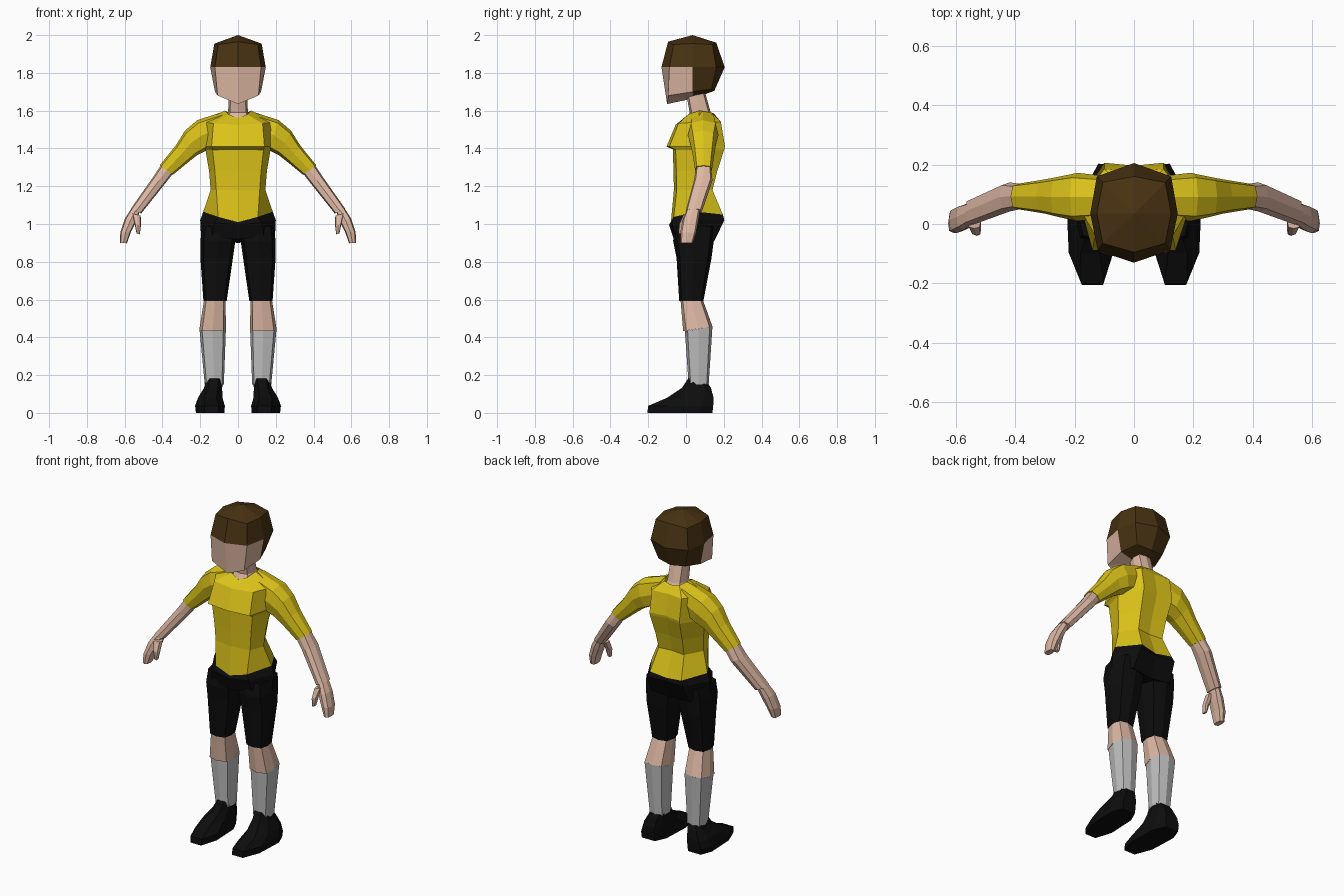
import bpy, bmesh
from mathutils import Vector


def material(name, rgb):
    m = bpy.data.materials.new(name)
    m.diffuse_color = (*rgb, 1)
    return m


YELLOW = material("yellow shirt", (0.72, 0.55, 0.01))
SKIN = material("skin", (0.72, 0.47, 0.36))
HAIR = material("brown hair", (0.065, 0.032, 0.006))
BLACK = material("black cloth", (0.004, 0.004, 0.004))
GREY = material("grey sock", (0.52, 0.52, 0.52))


def loft(name, rings, mat, bottom=True, top=True, mirror=False):
    """Skin a list of rings; a one-point ring makes a fan."""
    bm = bmesh.new()
    vs = [[bm.verts.new(p) for p in r] for r in rings]
    for a, b in zip(vs, vs[1:]):
        n = max(len(a), len(b))
        for i in range(n):
            j = (i + 1) % n
            if len(a) == 1:
                bm.faces.new((a[0], b[j], b[i]))
            elif len(b) == 1:
                bm.faces.new((a[i], a[j], b[0]))
            else:
                bm.faces.new((a[i], a[j], b[j], b[i]))
    for use, r in ((bottom, vs[0]), (top, vs[-1])):
        if use and len(r) > 2:
            bm.faces.new(r)
    bmesh.ops.recalc_face_normals(bm, faces=bm.faces)
    me = bpy.data.meshes.new(name)
    bm.to_mesh(me)
    bm.free()
    me.materials.append(mat)
    ob = bpy.data.objects.new(name, me)
    bpy.context.collection.objects.link(ob)
    if mirror:
        ob.modifiers.new("Mirror", 'MIRROR').use_clip = False
    return ob


def octagon(c, u, v):
    """Eight points round c with half axes u and v, corners pushed out."""
    c, u, v = Vector(c), Vector(u), Vector(v)
    k = 0.8
    return [c + u, c + k * (u + v), c + v, c + k * (v - u),
            c - u, c - k * (u + v), c - v, c + k * (u - v)]


def arm_ring(tx, tz, bx, bz, yf, yb):
    return octagon(((tx + bx) / 2, (yf + yb) / 2, (tz + bz) / 2),
                   ((tx - bx) / 2, 0, (tz - bz) / 2), (0, (yb - yf) / 2, 0))


def leg_ring(z, xin, xout, yf, yb, tilt=0):
    return octagon(((xin + xout) / 2, (yf + yb) / 2, z),
                   ((xout - xin) / 2, 0, 0), (0, (yb - yf) / 2, tilt))


def sym_ring(half):
    """Front centre to back centre, mirrored to the other side."""
    return list(half) + [(-x, y, z) for x, y, z in half[3:0:-1]]


def body_ring(zf, zs, zb, yf, yb, w, fx, bx):
    """Torso section from front, side and back heights."""
    return sym_ring([(0, yf, zf), (fx, yf + 0.015, (zf + zs) / 2),
                     (w, (yf + yb) / 2, zs),
                     (bx, yb, (zb + zs) / 2), (0, yb - 0.01, zb)])


# Head: face is the lower front, hair is the rest
head = loft("head", [
    [(0, 0.04, 1.665)],
    sym_ring([(0, -0.10, 1.635), (0.108, -0.095, 1.68), (0.122, 0.035, 1.70),
              (0.09, 0.135, 1.715), (0, 0.15, 1.705)]),
    sym_ring([(0, -0.13, 1.83), (0.122, -0.088, 1.83), (0.147, 0.035, 1.83),
              (0.125, 0.16, 1.83), (0, 0.205, 1.83)]),
    sym_ring([(0, -0.095, 1.965), (0.105, -0.065, 1.95), (0.125, 0.035, 1.955),
              (0.105, 0.14, 1.95), (0, 0.16, 1.96)]),
    [(0, 0.035, 2.0)]], HAIR)
head.data.materials.append(SKIN)
for p in head.data.polygons:
    if p.center.z < 1.82 and p.center.y < 0.035:
        p.material_index = 1

# Neck, flared at the collar
loft("neck", [octagon((0, y, z), (hx, 0, 0), (0, hy, 0)) for y, z, hx, hy in (
    (0.075, 1.56, 0.068, 0.072), (0.075, 1.59, 0.052, 0.056),
    (0.05, 1.70, 0.05, 0.05))], SKIN)

# Shirt body with a chest lip
HEM = body_ring(1.01, 1.065, 1.035, -0.08, 0.195, 0.184, 0.105, 0.105)
collar = sym_ring([(0, 0.0, 1.56), (0.05, 0.012, 1.58), (0.07, 0.07, 1.60),
                   (0.05, 0.135, 1.59), (0, 0.148, 1.585)])
loft("shirt_body", [
    HEM,
    body_ring(1.18, 1.18, 1.18, -0.064, 0.14, 0.145, 0.115, 0.085),
    body_ring(1.28, 1.28, 1.28, -0.066, 0.165, 0.153, 0.122, 0.09),
    body_ring(1.395, 1.39, 1.40, -0.07, 0.203, 0.172, 0.135, 0.1),
    body_ring(1.41, 1.41, 1.415, -0.103, 0.206, 0.178, 0.14, 0.1),
    body_ring(1.525, 1.54, 1.54, -0.055, 0.185, 0.19, 0.13, 0.1),
    collar], YELLOW, bottom=False, top=False)

# Sleeves
loft("sleeve", [arm_ring(*r) for r in (
    (0.07, 1.597, 0.10, 1.42, 0.02, 0.16),
    (0.215, 1.55, 0.165, 1.39, 0.01, 0.172),
    (0.28, 1.495, 0.215, 1.365, 0.022, 0.16),
    (0.33, 1.415, 0.27, 1.322, 0.035, 0.15),
    (0.415, 1.31, 0.345, 1.26, 0.048, 0.137))], YELLOW, mirror=True)

# Forearms, hands and thumbs
loft("forearm", [arm_ring(*r) for r in (
    (0.405, 1.315, 0.342, 1.27, 0.052, 0.134),
    (0.452, 1.245, 0.385, 1.215, 0.042, 0.14),
    (0.568, 1.08, 0.513, 1.055, -0.002, 0.085))], SKIN, mirror=True)
loft("hand", [arm_ring(*r) for r in (
    (0.56, 1.09, 0.52, 1.065, 0.005, 0.075),
    (0.598, 1.03, 0.54, 1.01, -0.018, 0.066),
    (0.623, 0.955, 0.566, 0.96, -0.03, 0.054),
    (0.625, 0.90, 0.588, 0.898, -0.03, 0.036))], SKIN, mirror=True)
loft("thumb", [arm_ring(*r) for r in (
    (0.56, 1.055, 0.515, 1.045, -0.015, 0.03),
    (0.547, 1.0, 0.514, 0.99, -0.038, 0.0),
    (0.537, 0.95, 0.52, 0.945, -0.04, -0.012))], SKIN, mirror=True)

# Shorts: hips and two legs
loft("shorts_hips", [
    HEM,
    body_ring(0.995, 1.02, 1.02, -0.09, 0.203, 0.2, 0.125, 0.12),
    body_ring(0.92, 0.92, 0.90, -0.065, 0.15, 0.195, 0.14, 0.13)],
    BLACK, top=True, bottom=False)
loft("shorts_leg", [leg_ring(*r) for r in (
    (0.99, 0.01, 0.19, -0.06, 0.155),
    (0.91, 0.014, 0.199, -0.068, 0.147),
    (0.82, 0.027, 0.199, -0.05, 0.135),
    (0.592, 0.06, 0.183, -0.036, 0.092))], BLACK, mirror=True)

# Knees and socks
loft("knee", [leg_ring(*r) for r in (
    (0.61, 0.066, 0.178, -0.03, 0.085),
    (0.445, 0.064, 0.204, -0.015, 0.14, 0.012))], SKIN, mirror=True)
loft("sock", [leg_ring(*r) for r in (
    (0.445, 0.064, 0.204, -0.006, 0.14, 0.012),
    (0.15, 0.075, 0.176, 0.014, 0.12))], GREY, mirror=True)


# Shoes: narrow toe, wide ball, rounded heel
def shoe_ring(z, xin, xout, yf, yb, tilt=0):
    c, w, n = (xin + xout) / 2, (xout - xin) / 2, yb - yf
    half = [(0.5, 0), (1, 0.3), (1, 0.8), (0.6, 1)]
    pts = half + [(-a, t) for a, t in reversed(half)]
    return [(c + a * w - 0.015 * (1 - t) * (n > 0.3), yf + t * n,
             z + tilt * (0.5 - t)) for a, t in pts]


loft("shoe", [shoe_ring(*r) for r in (
    (0.0, 0.083, 0.226, -0.205, 0.14),
    (0.037, 0.08, 0.23, -0.2, 0.144),
    (0.08, 0.082, 0.212, -0.1, 0.146),
    (0.132, 0.084, 0.18, -0.022, 0.132),
    (0.168, 0.08, 0.168, 0.012, 0.118, 0.03))], BLACK, mirror=True)
